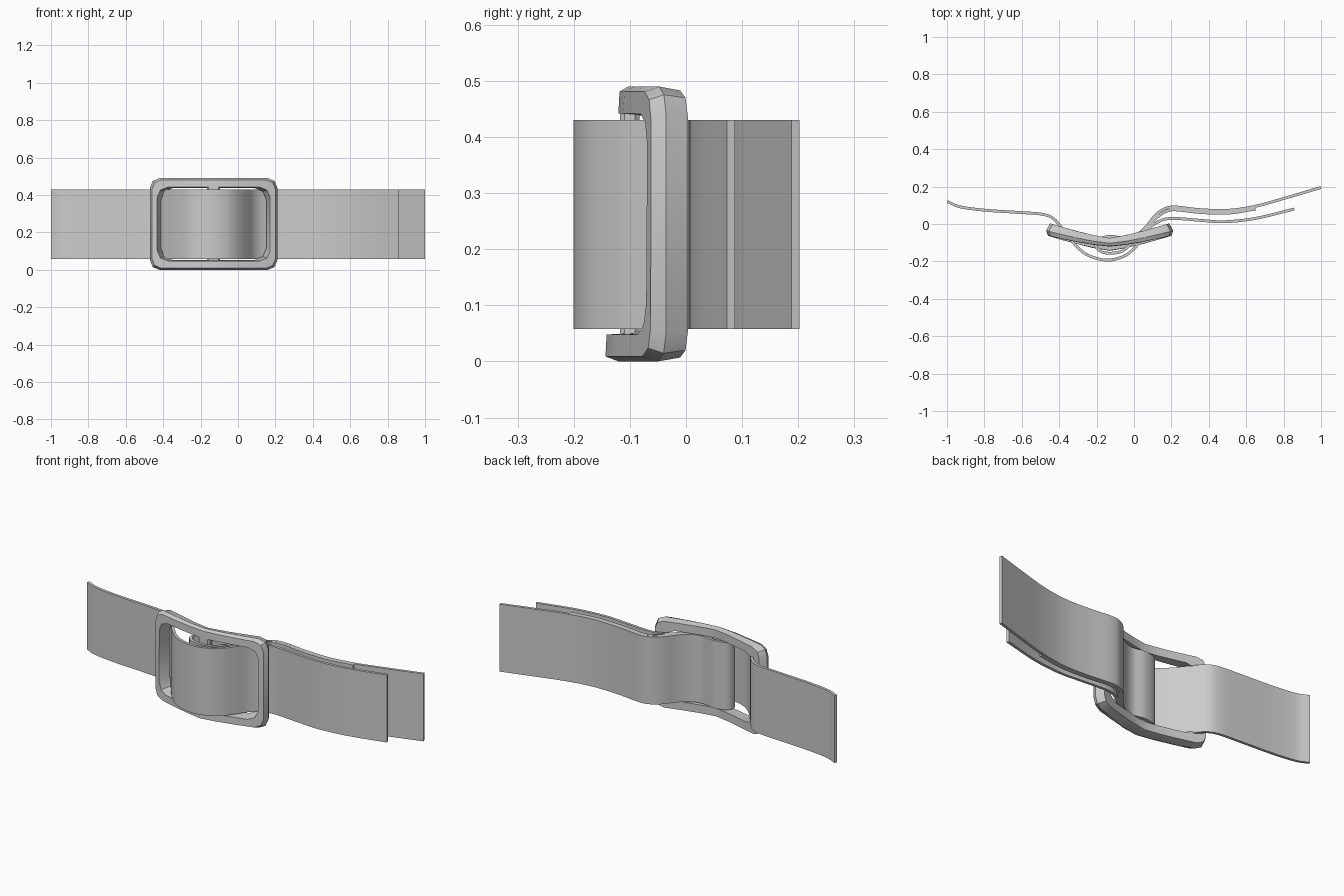
import bpy, bmesh, math
from mathutils import Vector, geometry

if "Cube" in bpy.data.objects:
    bpy.data.objects.remove(bpy.data.objects["Cube"])

CX, CZ = -0.13, 0.245


def finish(name, bm):
    bmesh.ops.recalc_face_normals(bm, faces=bm.faces)
    me = bpy.data.meshes.new(name)
    bm.to_mesh(me)
    bm.free()
    ob = bpy.data.objects.new(name, me)
    bpy.context.collection.objects.link(ob)
    bpy.ops.object.select_all(action='DESELECT')
    bpy.context.view_layer.objects.active = ob
    ob.select_set(True)
    bpy.ops.object.shade_smooth_by_angle(angle=math.radians(30))
    return ob


def spline(pts, n=6):
    # Catmull-Rom curve through the path points
    p = [Vector(q) for q in pts]
    p = [2 * p[0] - p[1]] + p + [2 * p[-1] - p[-2]]
    out = []
    for a, b, c, d in zip(p, p[1:], p[2:], p[3:]):
        for i in range(n):
            t = i / n
            out.append(0.5 * (2 * b + (c - a) * t + (2 * a - 5 * b + 4 * c - d) * t * t
                              + (3 * b - a - 3 * c + d) * t ** 3))
    return out + [p[-2]]


def strap(name, pts, z0=0.058, z1=0.43, thick=0.015):
    path = spline(pts)
    bm = bmesh.new()
    rows = []
    for i, p in enumerate(path):
        t = (path[min(i + 1, len(path) - 1)] - path[max(i - 1, 0)]).normalized()
        n = Vector((-t.y, t.x)) * thick / 2
        rows.append([bm.verts.new((*q, z)) for q, z in
                     ((p + n, z0), (p + n, z1), (p - n, z1), (p - n, z0))])
    for a, b in zip(rows, rows[1:]):
        for k in range(4):
            j = (k + 1) % 4
            bm.faces.new((a[k], a[j], b[j], b[k]))
    bm.faces.new(rows[0])
    bm.faces.new(rows[-1])
    return finish(name, bm)


# Long strap: passes over the buckle bar and tucks behind the right rail
strap("long_strap", [
    (-0.998, 0.12), (-0.93, 0.092), (-0.8, 0.074), (-0.62, 0.062), (-0.49, 0.052),
    (-0.43, 0.028), (-0.38, -0.03), (-0.32, -0.105), (-0.25, -0.165), (-0.15, -0.193),
    (-0.06, -0.175), (0, -0.132), (0.04, -0.082), (0.08, -0.025), (0.13, 0.012),
    (0.2, 0.03), (0.35, 0.02), (0.48, 0.012), (0.65, 0.03), (0.857, 0.08)])

# Short strap: folded around the bar, its end lying on its own front side
strap("looped_strap", [
    (0.998, 0.195), (0.83, 0.145), (0.65, 0.095), (0.5, 0.073), (0.35, 0.077),
    (0.22, 0.091), (0.16, 0.08), (0.11, 0.042), (0.06, -0.02), (0.01, -0.06),
    (-0.05, -0.077), (-0.12, -0.066), (-0.185, -0.08), (-0.205, -0.115), (-0.175, -0.148),
    (-0.12, -0.156), (-0.06, -0.143), (0, -0.092), (0.05, -0.05), (0.085, -0.006),
    (0.125, 0.037), (0.17, 0.066), (0.22, 0.076), (0.35, 0.062), (0.5, 0.058), (0.65, 0.08)])


def ring(hx, hz, r):
    # rounded rectangle with extra points along top and bottom for the bend
    pts = []
    for k, (sx, sz) in enumerate(((1, 1), (-1, 1), (-1, -1), (1, -1))):
        for s in range(3):
            a = math.radians(90 * k + 45 * s)
            pts.append((sx * (hx - r) + r * math.cos(a), sz * (hz - r) + r * math.sin(a)))
        if k % 2 == 0:
            pts += [(sx * (hx - r) * u, sz * hz) for u in (0.65, 0.32, 0, -0.32, -0.65)]
    return pts


def bent(x, z, f):
    d = min(abs(x) / 0.34, 1)
    back = -0.075 + 0.085 * d ** 1.25
    depth = 0.043 + 0.027 * d + 0.026 * (0.5 - z / 0.49) * (1 - d)
    return (CX + x, back - depth * f, CZ + z)


# Buckle frame: bowed rectangular ring with chamfered front edge
bm = bmesh.new()
rings = [[bm.verts.new(bent(x, z, f)) for x, z in ring(hx, hz, r)] for hx, hz, r, f in (
    (0.318, 0.238, 0.045, 0), (0.34, 0.245, 0.05, 0.65), (0.33, 0.236, 0.05, 1),
    (0.302, 0.197, 0.055, 1), (0.282, 0.193, 0.065, 0))]
for a, b in zip(rings, rings[1:] + rings[:1]):
    for k in range(len(a)):
        j = (k + 1) % len(a)
        bm.faces.new((a[k], a[j], b[j], b[k]))
finish("buckle_frame", bm)

# Centre bar inside the loop
bm = bmesh.new()
bmesh.ops.create_cube(bm, size=1)
for v in bm.verts:
    v.co = (CX + v.co.x * 0.07, -0.1 + v.co.y * 0.035, CZ + v.co.z * 0.42)
bmesh.ops.bevel(bm, geom=bm.edges[:], offset=0.008, segments=1, affect='EDGES')
finish("centre_bar", bm)
